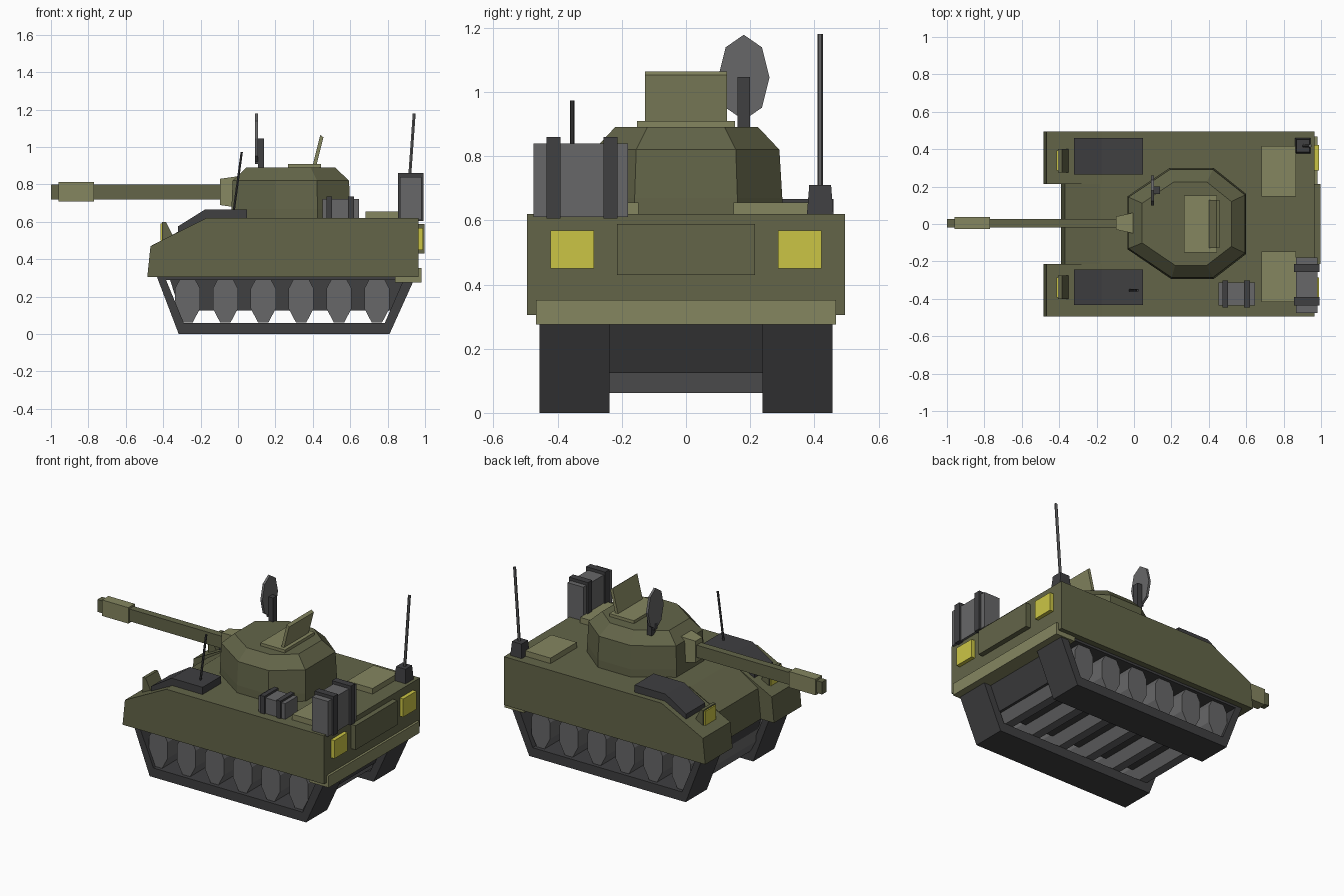
import bpy, bmesh, math
from mathutils import Vector

if "Cube" in bpy.data.objects:
    bpy.data.objects.remove(bpy.data.objects["Cube"])


def material(name, rgb):
    m = bpy.data.materials.new(name)
    m.diffuse_color = (*rgb, 1)
    m.use_nodes = True
    m.node_tree.nodes["Principled BSDF"].inputs["Base Color"].default_value = m.diffuse_color
    return m


OLIVE = material("olive", (0.125, 0.13, 0.066))
LIGHT = material("light_olive", (0.235, 0.24, 0.118))
DARK = material("dark_grey", (0.05, 0.05, 0.053))
GREY = material("mid_grey", (0.135, 0.135, 0.138))
YELLOW = material("lamp_yellow", (0.6, 0.56, 0.06))


def loft(name, rings, mat, closed=False):
    """Skin a list of equal-length rings; cap the ends unless closed."""
    bm = bmesh.new()
    vs = [[bm.verts.new(p) for p in r] for r in rings]
    n = len(vs[0])
    pairs = list(zip(vs, vs[1:]))
    if closed:
        pairs.append((vs[-1], vs[0]))
    else:
        bm.faces.new(vs[0])
        bm.faces.new(vs[-1])
    for a, b in pairs:
        for i in range(n):
            j = (i + 1) % n
            bm.faces.new((a[i], a[j], b[j], b[i]))
    bmesh.ops.remove_doubles(bm, verts=bm.verts, dist=1e-5)
    bmesh.ops.recalc_face_normals(bm, faces=bm.faces)
    me = bpy.data.meshes.new(name)
    bm.to_mesh(me)
    bm.free()
    me.materials.append(mat)
    ob = bpy.data.objects.new(name, me)
    bpy.context.collection.objects.link(ob)
    return ob


def prism(name, profile, y0, y1, mat):
    """Extrude an (x, z) profile along y."""
    return loft(name, [[(x, y, z) for x, z in profile] for y in (y0, y1)], mat)


def box(name, x0, x1, y0, y1, z0, z1, mat):
    return prism(name, [(x0, z0), (x1, z0), (x1, z1), (x0, z1)], y0, y1, mat)


def taper(name, x0, x1, half0, half1, zc, mat, yc=0.005):
    """Rectangular section along x; half0/half1 are (y, z) half sizes."""
    rings = []
    for x, (hy, hz) in ((x0, half0), (x1, half1)):
        rings.append([(x, yc + sy * hy, zc + sz * hz)
                      for sy, sz in ((-1, -1), (1, -1), (1, 1), (-1, 1))])
    return loft(name, rings, mat)


def rod(name, a, b, r, mat):
    rings = []
    for c in (a, b):
        rings.append([Vector(c) + Vector((r * math.cos(t), r * math.sin(t), 0))
                      for t in [math.pi * (k + 0.5) / 3 for k in range(6)]])
    return loft(name, rings, mat)


# Hull: fender profile at the sides, set-back nose in the middle
fender = [(-0.485, 0.305), (-0.468, 0.47), (-0.17, 0.62), (0.965, 0.62), (0.965, 0.305)]
nose = [(-0.39, 0.305), (-0.37, 0.5), (-0.18, 0.62), (0.965, 0.62), (0.965, 0.305)]
stations = [(-0.495, fender), (-0.213, fender), (-0.213, nose),
            (0.213, nose), (0.213, fender), (0.495, fender)]
loft("hull", [[(x, y, z) for x, z in p] for y, p in stations], OLIVE)
prism("belly", [(-0.37, 0.31), (-0.31, 0.125), (0.82, 0.125), (0.9, 0.31)], -0.26, 0.26, DARK)
box("rear_door", 0.96, 0.998, -0.215, 0.215, 0.43, 0.588, OLIVE)
box("rear_bumper", 0.84, 0.98, -0.467, 0.467, 0.275, 0.352, LIGHT)

# Road wheels: long eight-sided rollers spanning both tracks
for i in range(6):
    cx = -0.27 + 0.2025 * i
    ring = [(cx + 0.073 * math.cos(math.pi * (k + 0.5) / 4),
             0.19 + 0.138 * math.sin(math.pi * (k + 0.5) / 4)) for k in range(8)]
    prism(f"road_wheel_{i + 1}", ring, -0.435, 0.435, GREY)

# Track loops
outer = [(-0.435, 0.31), (-0.317, 0), (0.81, 0), (0.95, 0.31)]
inner = [(-0.385, 0.29), (-0.29, 0.06), (0.785, 0.06), (0.885, 0.29)]
for side, s in (("left", -1), ("right", 1)):
    ya, yb = s * 0.238, s * 0.456
    loft(f"{side}_track", [[(x, y, z) for x, z in p] for p, y in
         ((outer, ya), (outer, yb), (inner, yb), (inner, ya))], DARK, closed=True)

    # Lamps front and back
    prism(f"{side}_headlamp_housing", [(-0.405, 0.49), (-0.405, 0.6), (-0.385, 0.6),
          (-0.35, 0.53), (-0.35, 0.49)], s * 0.275, s * 0.402, OLIVE)
    box(f"{side}_headlamp", -0.414, -0.404, s * 0.285, s * 0.392, 0.5, 0.592, YELLOW)
    box(f"{side}_tail_lamp", 0.96, 0.99, s * 0.286, s * 0.422, 0.45, 0.568, YELLOW)

    # Rear deck panel
    box(f"{side}_deck_panel", 0.683, 0.866, s * 0.148, s * 0.418, 0.61, 0.656, LIGHT)

# Dark fender covers
cover = [(-0.322, 0.53), (-0.322, 0.575), (-0.175, 0.667), (0.048, 0.667), (0.048, 0.61)]
prism("right_fender_cover", cover, 0.265, 0.46, DARK)
prism("left_fender_cover", cover, -0.433, -0.243, DARK)

# Turret: eight-sided, with chamfered roof
base = [(-0.035, 0.148), (0.19, 0.3), (0.425, 0.3), (0.6, 0.16),
        (0.6, -0.16), (0.425, -0.295), (0.2, -0.295), (-0.035, -0.135)]
C = Vector((0.28, 0))


def turret_ring(sx, sy, z):
    return [(C.x + (x - C.x) * sx, y * sy, z) for x, y in base]


loft("turret", [turret_ring(1, 1, 0.615), turret_ring(1, 1, 0.67),
                turret_ring(0.98, 0.97, 0.82), turret_ring(0.75, 0.75, 0.89)], OLIVE)

# Gun
taper("mantlet", -0.097, -0.005, (0.035, 0.07), (0.055, 0.083), 0.76, LIGHT)
taper("gun_barrel", -1.0, -0.04, (0.023, 0.04), (0.023, 0.04), 0.76, OLIVE)
taper("muzzle_brake", -0.96, -0.77, (0.033, 0.052), (0.033, 0.052), 0.76, LIGHT)

# Hatch
box("hatch_frame", 0.268, 0.445, -0.153, 0.153, 0.88, 0.909, LIGHT)
prism("hatch_lid", [(0.4, 0.905), (0.42, 0.905), (0.457, 1.052), (0.44, 1.064)],
      -0.127, 0.127, LIGHT)

# Dish on its post
dish = [(0.18 + 0.08 * math.sin(k * math.pi / 4), 1.045 + 0.133 * math.cos(k * math.pi / 4))
        for k in range(8)]
loft("dish", [[(x, y, z) for y, z in dish] for x in (0.091, 0.106)], GREY)
box("dish_post", 0.108, 0.14, 0.16, 0.2, 0.87, 1.046, DARK)
box("dish_bracket", 0.09, 0.112, 0.165, 0.195, 0.91, 0.95, DARK)

# Antennas
loft("antenna_foot", [[(0.903 + sx * h, 0.418 + sy * h, z)
     for sx, sy in ((-1, -1), (1, -1), (1, 1), (-1, 1))]
     for h, z in ((0.042, 0.61), (0.034, 0.71))], DARK)
rod("rear_antenna", (0.907, 0.418, 0.69), (0.942, 0.418, 1.18), 0.009, GREY)
rod("front_antenna", (-0.024, -0.355, 0.65), (0.02, -0.355, 0.973), 0.007, DARK)

# Strapped stowage boxes
box("rear_stowage", 0.866, 0.98, -0.475, -0.18, 0.61, 0.84, GREY)
for i, y in enumerate((-0.413, -0.235)):
    box(f"rear_strap_{i + 1}", 0.856, 0.993, y - 0.022, y + 0.022, 0.605, 0.86, DARK)
box("side_stowage", 0.452, 0.646, -0.437, -0.312, 0.61, 0.722, GREY)
for i, x in enumerate((0.488, 0.604)):
    box(f"side_strap_{i + 1}", x - 0.015, x + 0.015, -0.447, -0.302, 0.61, 0.735, DARK)
